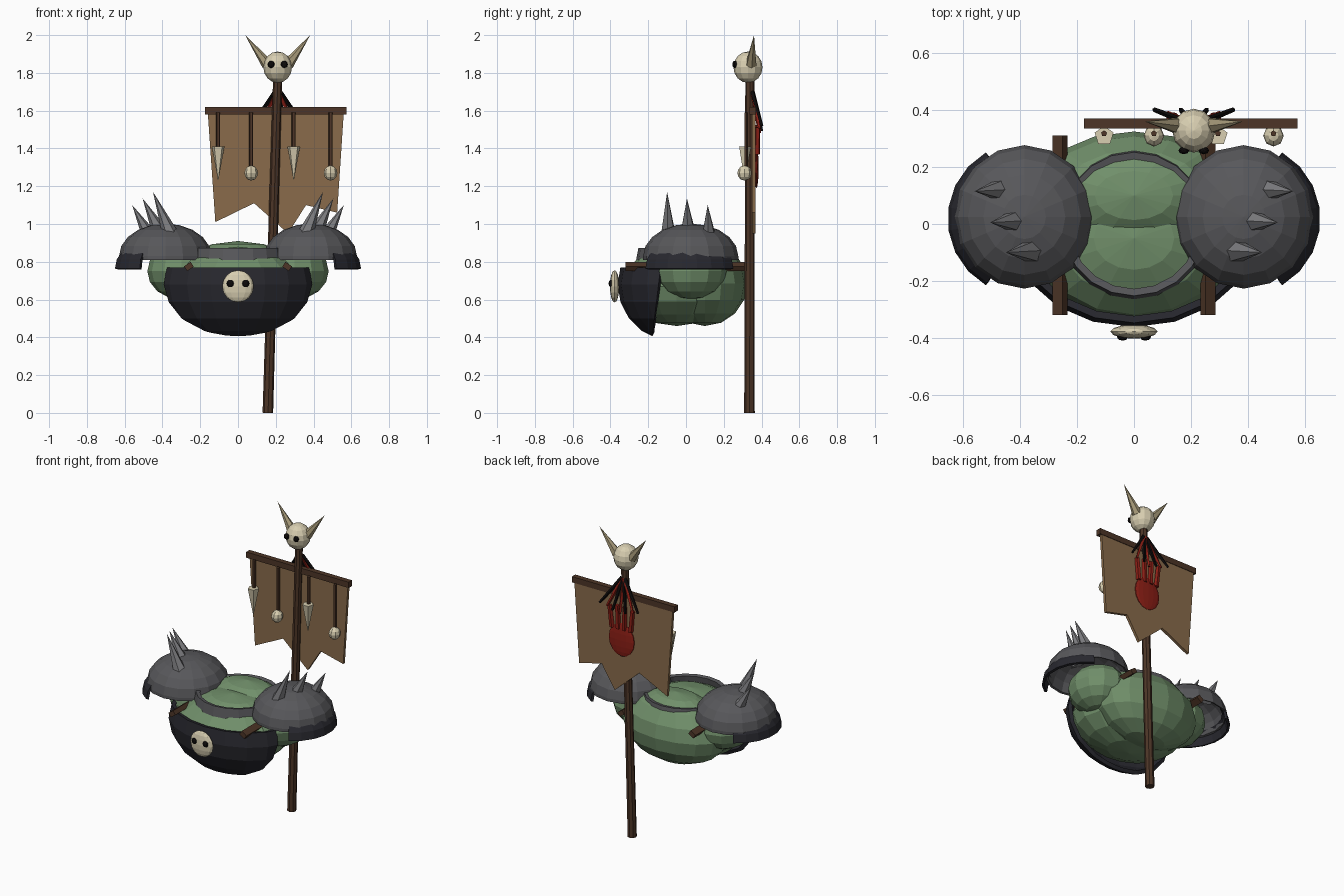
import bpy, bmesh, math
from mathutils import Vector, Matrix

if "Cube" in bpy.data.objects:
    bpy.data.objects.remove(bpy.data.objects["Cube"])


def mat(name, r, g, b):
    m = bpy.data.materials.new(name)
    m.diffuse_color = tuple((c / 255) ** 2.2 for c in (r, g, b)) + (1,)
    m.use_nodes = True
    m.node_tree.nodes["Principled BSDF"].inputs["Base Color"].default_value = m.diffuse_color
    return m


SKIN = mat("green_skin", 112, 142, 106)
IRON = mat("dark_iron", 44, 44, 50)
STEEL = mat("steel", 88, 88, 91)
SPIKE = mat("spike_steel", 125, 125, 128)
WOOD = mat("wood", 78, 56, 43)
CLOTH = mat("cloth", 136, 107, 76)
BONE = mat("bone", 215, 205, 175)
HORN = mat("horn", 165, 152, 120)
RED = mat("red", 140, 36, 28)
BLACK = mat("black", 20, 18, 18)


def finish(bm, name, material, thick=0, offset=-1):
    me = bpy.data.meshes.new(name)
    bm.to_mesh(me)
    bm.free()
    me.materials.append(material)
    ob = bpy.data.objects.new(name, me)
    bpy.context.collection.objects.link(ob)
    if thick:
        mod = ob.modifiers.new("thickness", 'SOLIDIFY')
        mod.thickness, mod.offset = thick, offset
    return ob


def ball(name, c, r, material, seg=16, rings=8, cuts=(), thick=0):
    """Ellipsoid; cuts are (point, normal) planes, the normal side is removed."""
    bm = bmesh.new()
    bmesh.ops.create_uvsphere(bm, u_segments=seg, v_segments=rings, radius=1)
    bmesh.ops.transform(bm, verts=bm.verts,
                        matrix=Matrix.Translation(c) @ Matrix.Diagonal((*r, 1)))
    for co, no in cuts:
        bmesh.ops.bisect_plane(bm, geom=bm.verts[:] + bm.edges[:] + bm.faces[:],
                               plane_co=co, plane_no=no, clear_outer=True)
    return finish(bm, name, material, thick)


def rod(name, p, q, r1, r2, material, sides=6):
    """Tapered rod from p to q; r2 = 0 gives a cone."""
    p, q = Vector(p), Vector(q)
    d = q - p
    bm = bmesh.new()
    bmesh.ops.create_cone(bm, cap_ends=True, segments=sides, radius1=r1, radius2=r2, depth=d.length)
    rot = d.to_track_quat('Z', 'Y').to_matrix().to_4x4()
    bmesh.ops.transform(bm, verts=bm.verts, matrix=Matrix.Translation((p + q) / 2) @ rot)
    bmesh.ops.remove_doubles(bm, verts=bm.verts, dist=1e-5)
    return finish(bm, name, material)


def box(name, c, size, material, tilt=0):
    bm = bmesh.new()
    bmesh.ops.create_cube(bm, size=1)
    bmesh.ops.transform(bm, verts=bm.verts, matrix=Matrix.Translation(c)
                        @ Matrix.Rotation(tilt, 4, 'Y') @ Matrix.Diagonal((*size, 1)))
    return finish(bm, name, material)


def band(name, c, rows, a0, a1, n, material, thick):
    """Strip swept round a vertical axis; rows are (radius, z)."""
    bm = bmesh.new()
    closed = abs(a1 - a0) > 6.28
    cols = []
    for i in range(n if closed else n + 1):
        a = a0 + (a1 - a0) * i / n
        cols.append([bm.verts.new((c[0] + r * math.cos(a), c[1] + r * math.sin(a), z)) for r, z in rows])
    for i in range(n):
        A, B = cols[i], cols[(i + 1) % len(cols)]
        for j in range(len(rows) - 1):
            bm.faces.new((A[j], B[j], B[j + 1], A[j + 1]))
    return finish(bm, name, material, thick, 0)


# torso: chest and hunched back, with collar
ball("chest", (0, -0.05, 0.67), (0.37, 0.29, 0.21), SKIN)
ball("back", (0, 0.10, 0.685), (0.36, 0.225, 0.225), SKIN)
band("collar", (0, 0), [(0.255, 0.79), (0.24, 0.87)], 0, math.tau, 20, STEEL, 0.025)

# breastplate shell, open at the top and back
ball("breastplate", (0, -0.05, 0.68), (0.42, 0.312, 0.305), IRON, 18, 10,
     [((0, 0, 0.77), (0, 0, 1)), ((0, -0.155, 0.6), (0, 1, -0.12))], 0.025)

# skull emblem on the breastplate
ball("emblem_skull", (0, -0.378, 0.67), (0.083, 0.025, 0.085), BONE, 12, 8)

# mirrored shoulders
for s, side in ((-1, "left"), (1, "right")):
    ball("upper_arm_" + side, (s * 0.30, 0.025, 0.75), (0.18, 0.19, 0.15), SKIN, 12, 8)
    ball("shoulder_dome_" + side, (s * 0.385, 0.025, 0.83), (0.245, 0.252, 0.172), STEEL, 16, 10,
         [((0, 0, 0.83), (0, 0, -1))], 0.02)
    mid = 0 if s > 0 else math.pi
    band("shoulder_lower_plate_" + side, (s * 0.385, 0.018),
         [(0.262, 0.762), (0.252, 0.81), (0.228, 0.845)], mid - 1.05, mid + 1.05, 7, IRON, 0.016)
    for base, tip in (((0.465, 0.12, 0.93), (0.56, 0.115, 1.10)),
                      ((0.415, 0.01, 0.96), (0.505, 0.005, 1.135)),
                      ((0.36, -0.095, 0.95), (0.45, -0.10, 1.17))):
        rod("shoulder_spike_" + side, (s * base[0], *base[1:]), (s * tip[0], *tip[1:]),
            0.042, 0, SPIKE, 6)
    box("strap_" + side, (s * 0.26, -0.005, 0.775), (0.042, 0.63, 0.03), WOOD, s * 0.6)
    ball("emblem_eye", (s * 0.04, -0.397, 0.685), (0.02, 0.013, 0.02), BLACK, 8, 6)

# banner pole and crossbar
rod("banner_pole", (0.158, 0.336, 0), (0.21, 0.338, 1.78), 0.028, 0.024, WOOD, 8)
box("crossbar", (0.2, 0.353, 1.60), (0.75, 0.035, 0.038), WOOD)

# ragged banner cloth
outline = [(-0.16, 1.59), (-0.12, 1.01), (0.085, 1.11), (0.265, 0.95),
           (0.36, 1.10), (0.525, 1.06), (0.56, 1.59)]
bm = bmesh.new()
bm.faces.new([bm.verts.new((x, 0.358, z)) for x, z in outline])
finish(bm, "banner_cloth", CLOTH, 0.018, 0)

# trophies hanging in front of the banner
for i, x in enumerate((-0.105, 0.07, 0.295, 0.49)):
    fang = i % 2 == 0
    rod("trophy_cord", (x, 0.318, 1.59), (x, 0.318, 1.40 if fang else 1.30), 0.011, 0.011, WOOD, 5)
    if fang:
        rod("trophy_fang", (x, 0.31, 1.41), (x, 0.31, 1.235), 0.035, 0.002, BONE, 5)
    else:
        ball("trophy_skull", (x, 0.31, 1.27), (0.036, 0.038, 0.04), BONE, 8, 6)

# horned skull on top
ball("pole_skull", (0.21, 0.328, 1.83), (0.076, 0.077, 0.083), BONE, 12, 8)
for s in (-1, 1):
    ball("pole_skull_eye", (0.21 + s * 0.035, 0.258, 1.845), (0.019, 0.013, 0.019), BLACK, 8, 6)
    rod("pole_skull_horn", (0.21 + s * 0.055, 0.345, 1.845), (0.21 + s * 0.172, 0.36, 2.0),
        0.031, 0, HORN, 6)

# feather tuft fanning out behind the pole
for i in range(7):
    k = (i - 3) / 3
    rod("feather", (0.21 + k * 0.012, 0.352, 1.70),
        (0.21 + k * 0.14, 0.402 - 0.012 * (i % 2), 1.48 + 0.04 * abs(k)),
        0.013, 0.008, RED if i % 2 else BLACK, 4)

# painted hand on the back of the cloth
ball("red_palm", (0.21, 0.372, 1.30), (0.095, 0.013, 0.11), RED, 14, 8)
for i in range(4):
    k = i - 1.5
    rod("red_finger", (0.21 + k * 0.045, 0.376, 1.37), (0.21 + k * 0.055, 0.378, 1.53 - 0.012 * abs(k)),
        0.016, 0.015, RED, 5)
